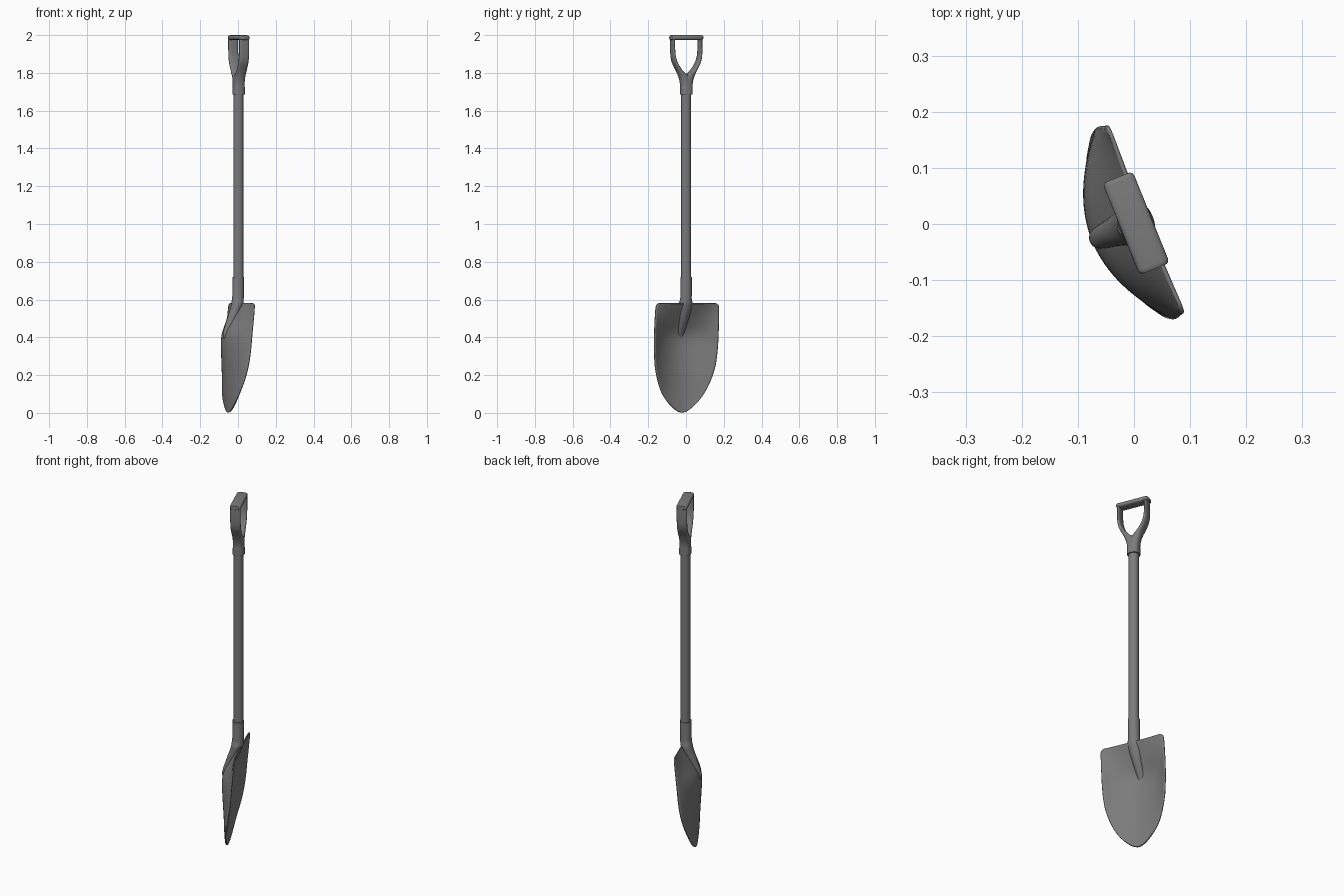
import bpy, bmesh, math
from mathutils import Matrix, Vector

cube = bpy.data.objects.get("Cube")
if cube:
    bpy.data.objects.remove(cube)

# One dull steel colour for the whole tool
steel = bpy.data.materials.new("dull_grey_steel")
steel.use_nodes = True
GREY = (0.2, 0.2, 0.2, 1)
steel.diffuse_color = GREY
steel.node_tree.nodes["Principled BSDF"].inputs["Base Color"].default_value = GREY

# Local x is the blade width, local y its hollow side; the tool stands turned about z
TURN = Matrix.Rotation(math.radians(-68), 4, 'Z')


def finish(name, bm, angle=40):
    bmesh.ops.remove_doubles(bm, verts=bm.verts, dist=0.0002)
    bmesh.ops.recalc_face_normals(bm, faces=bm.faces)
    bm.transform(TURN)
    mesh = bpy.data.meshes.new(name)
    bm.to_mesh(mesh)
    bm.free()
    mesh.materials.append(steel)
    ob = bpy.data.objects.new(name, mesh)
    bpy.context.collection.objects.link(ob)
    bpy.ops.object.select_all(action='DESELECT')
    ob.select_set(True)
    bpy.context.view_layer.objects.active = ob
    bpy.ops.object.shade_smooth_by_angle(angle=math.radians(angle))
    return ob


def curve(points, z):
    """Smooth interpolation through (z, value) points."""
    z = min(max(z, points[0][0]), points[-1][0])
    slope = lambda k: ((points[min(k + 1, len(points) - 1)][1] - points[max(k - 1, 0)][1])
                       / (points[min(k + 1, len(points) - 1)][0] - points[max(k - 1, 0)][0]))
    i = max(k for k in range(len(points) - 1) if points[k][0] <= z)
    (a, p), (b, q) = points[i], points[i + 1]
    h, t = b - a, (z - a) / (b - a)
    return (p * (1 + 2 * t) * (1 - t) ** 2 + q * t * t * (3 - 2 * t)
            + h * t * (1 - t) * ((1 - t) * slope(i) - t * slope(i + 1)))


def loft(bm, rings, power=2, sides=32, axis='Z'):
    """Skin of rounded sections: (position, centre a, centre b, radius a, radius b)."""
    loops = []
    for pos, ca, cb, ra, rb in rings:
        loop = []
        for k in range(sides):
            ang = math.tau * k / sides
            c, s = math.cos(ang), math.sin(ang)
            a = ca + ra * math.copysign(abs(c) ** (2 / power), c)
            b = cb + rb * math.copysign(abs(s) ** (2 / power), s)
            loop.append(bm.verts.new((a, b, pos) if axis == 'Z' else (pos, a, b)))
        loops.append(loop)
    for lo, hi in zip(loops, loops[1:]):
        for k in range(sides):
            j = (k + 1) % sides
            bm.faces.new((lo[k], lo[j], hi[j], hi[k]))
    bm.faces.new(loops[0][::-1])
    bm.faces.new(loops[-1])


# Blade: a dished sheet, flat along the top edge
WIDTH = [(0.002, 0.004), (0.008, 0.025), (0.02, 0.045), (0.05, 0.079), (0.1, 0.118),
         (0.15, 0.143), (0.2, 0.16), (0.25, 0.172), (0.32, 0.179), (0.4, 0.182),
         (0.5, 0.182), (0.56, 0.18), (0.573, 0.175), (0.58, 0.163)]
EDGE = [(0, -0.054), (0.1, -0.04), (0.2, -0.018), (0.3, -0.003), (0.4, 0.006), (0.58, 0.022)]
MIDDLE = [(0, -0.054), (0.1, -0.061), (0.2, -0.067), (0.3, -0.074), (0.38, -0.077),
          (0.43, -0.068), (0.5, -0.03), (0.58, 0.02)]
COLUMNS = 32
heights = [0.002, 0.005, 0.008, 0.013] + [0.02 + 0.018 * k for k in range(31)] + [0.567, 0.573, 0.577, 0.58]
bm = bmesh.new()
rows = []
for z in heights:
    w, e, m = (curve(c, z) for c in (WIDTH, EDGE, MIDDLE))
    ts = [2 * k / COLUMNS - 1 for k in range(COLUMNS + 1)]
    rows.append([bm.verts.new((t * w, m + (e - m) * t * t, z)) for t in ts])
for lo, hi in zip(rows, rows[1:]):
    for k in range(COLUMNS):
        bm.faces.new((lo[k], lo[k + 1], hi[k + 1], hi[k]))
blade = finish("blade", bm)
thick = blade.modifiers.new("thickness", 'SOLIDIFY')
thick.thickness = 0.007
thick.offset = 0

# Socket: collar that bends back and tapers into the blade
BACK = [(0.39, -0.083), (0.42, -0.084), (0.5, -0.06), (0.57, -0.037), (0.62, -0.03)]
FRONT = [(0.39, -0.078), (0.42, -0.06), (0.5, -0.006), (0.57, 0.025), (0.62, 0.032)]
HALF = [(0.39, 0.006), (0.42, 0.017), (0.5, 0.027), (0.57, 0.036), (0.585, 0.036),
        (0.6, 0.031), (0.62, 0.03)]
rings = []
for k in range(24):
    z = 0.39 + 0.01 * k
    b, f = curve(BACK, z), curve(FRONT, z)
    rings.append((z, 0, (b + f) / 2, curve(HALF, z), (f - b) / 2))
rings.append((0.72, 0, 0.001, 0.03, 0.031))
bm = bmesh.new()
loft(bm, rings)
finish("blade_socket", bm)

# Shaft
bm = bmesh.new()
loft(bm, [(z, 0, 0.003, 0.0265, 0.0265) for z in (0.7, 1.71)])
finish("shaft", bm)

# Grip fork: two mirrored strap arms growing out of one collar
OUTER = [(1.685, 0.032), (1.75, 0.034), (1.8, 0.05), (1.85, 0.075), (1.88, 0.083),
         (1.92, 0.085), (1.985, 0.085)]
INNER = [(1.685, -0.032), (1.75, -0.03), (1.785, -0.01), (1.805, 0.018), (1.85, 0.052),
         (1.9, 0.068), (1.985, 0.071)]
DEPTH = [(1.685, 0.032), (1.75, 0.029), (1.8, 0.028), (1.985, 0.028)]
for side, name in ((1, "grip_arm_a"), (-1, "grip_arm_b")):
    rings = []
    for k in range(31):
        z = 1.685 + 0.01 * k
        o, i = curve(OUTER, z), curve(INNER, z)
        rings.append((z, side * (o + i) / 2, 0.004, (o - i) / 2, curve(DEPTH, z)))
    bm = bmesh.new()
    loft(bm, rings, power=2.6)
    finish(name, bm)

# Grip bar across the top
bm = bmesh.new()
ends = [(0.088, 0.8), (0.085, 0.94), (0.08, 1)]
spans = [(-u, s) for u, s in ends] + [(u, s) for u, s in reversed(ends)]
loft(bm, [(u, 0.004, 1.987, 0.029 * s, 0.013 * s) for u, s in spans], power=3.2, axis='X')
finish("grip_bar", bm)
